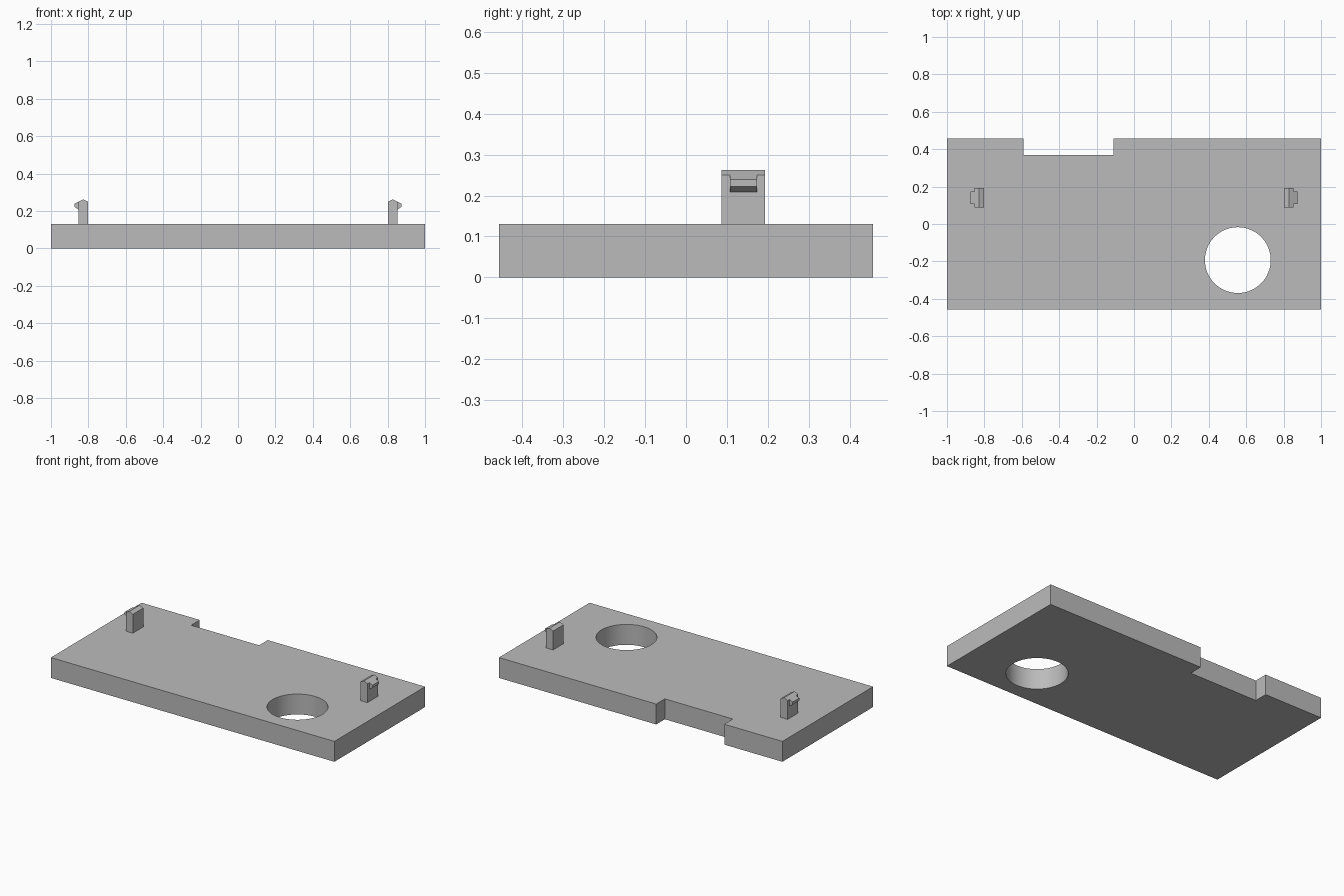
import bpy, bmesh, math

cube = bpy.data.objects.get("Cube")
if cube:
    bpy.data.objects.remove(cube, do_unlink=True)

# Single plain grey
grey = bpy.data.materials.new("plain_grey")
grey.use_nodes = True
grey.diffuse_color = (0.5, 0.5, 0.5, 1)
grey.node_tree.nodes["Principled BSDF"].inputs["Base Color"].default_value = (0.5, 0.5, 0.5, 1)


def extrude(name, points, depth):
    """Build a solid by sweeping a closed profile along a vector."""
    bm = bmesh.new()
    face = bm.faces.new([bm.verts.new(p) for p in points])
    swept = bmesh.ops.extrude_face_region(bm, geom=[face])["geom"]
    bmesh.ops.translate(bm, vec=depth, verts=[v for v in swept if isinstance(v, bmesh.types.BMVert)])
    bmesh.ops.recalc_face_normals(bm, faces=bm.faces)
    mesh = bpy.data.meshes.new(name)
    bm.to_mesh(mesh)
    bm.free()
    mesh.materials.append(grey)
    obj = bpy.data.objects.new(name, mesh)
    bpy.context.collection.objects.link(obj)
    return obj


def cut(target, cutter):
    mod = target.modifiers.new("cut", "BOOLEAN")
    mod.operation = "DIFFERENCE"
    mod.solver = "EXACT"
    mod.object = cutter
    bpy.context.view_layer.objects.active = target
    bpy.ops.object.modifier_apply(modifier=mod.name)
    bpy.data.objects.remove(cutter, do_unlink=True)


# Base plate with a notch in the back edge
W, D, T = 1.0, 0.457, 0.13
outline = [(-W, -D), (W, -D), (W, D), (-0.11, D), (-0.11, 0.37),
           (-0.59, 0.37), (-0.59, D), (-W, D)]
plate = extrude("base_plate", [(x, y, 0) for x, y in outline], (0, 0, T))

# Round through hole
bpy.ops.mesh.primitive_cylinder_add(vertices=64, radius=0.176, depth=1, location=(0.555, -0.193, 0))
cut(plate, bpy.context.object)
bpy.ops.object.select_all(action="DESELECT")
plate.select_set(True)
bpy.context.view_layer.objects.active = plate
bpy.ops.object.shade_smooth_by_angle(angle=math.radians(30))

# Snap clips: ridged post with a narrower hook facing outward
post = [(0.803, T), (0.852, T), (0.852, 0.25), (0.828, 0.262), (0.803, 0.25)]
hook = [(0.852, 0.208), (0.874, 0.222), (0.874, 0.239), (0.852, 0.25)]
for side, s in (("left", 1), ("right", -1)):
    for part, profile, y, width in (("post", post, 0.087, 0.106), ("hook", hook, 0.107, 0.066)):
        extrude(f"{side}_clip_{part}", [(s * x, y, z) for x, z in profile], (0, width, 0))
